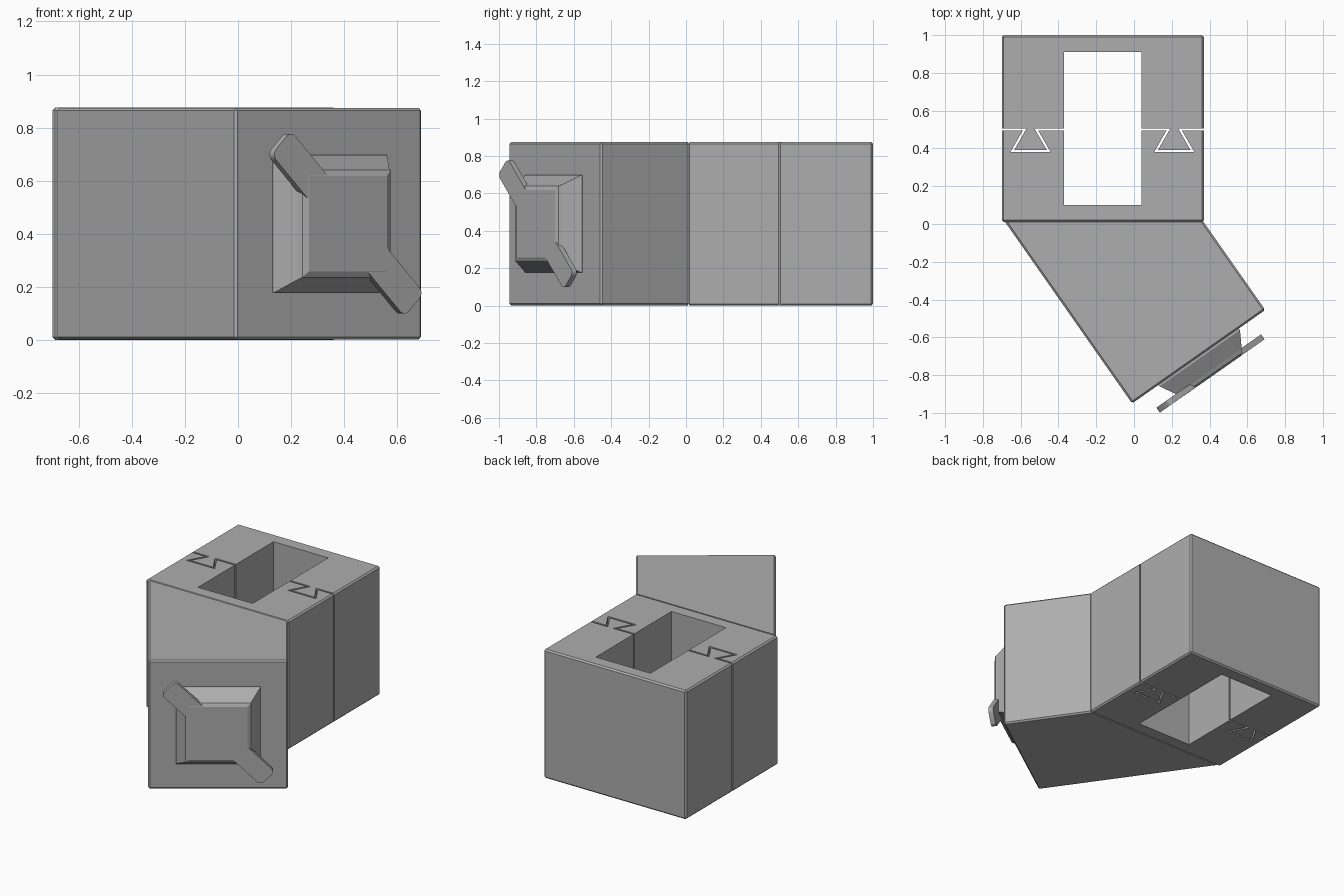
import bpy, bmesh, math
from mathutils import Matrix

if "Cube" in bpy.data.objects:
    bpy.data.objects.remove(bpy.data.objects["Cube"])

grey = bpy.data.materials.new("plain_grey")
grey.diffuse_color = (0.42, 0.42, 0.42, 1)
grey.use_nodes = True
grey.node_tree.nodes["Principled BSDF"].inputs["Base Color"].default_value = grey.diffuse_color


def finish(name, bm, matrix=None):
    if matrix:
        bm.transform(matrix)
    bmesh.ops.recalc_face_normals(bm, faces=bm.faces)
    me = bpy.data.meshes.new(name)
    bm.to_mesh(me)
    bm.free()
    me.materials.append(grey)
    ob = bpy.data.objects.new(name, me)
    bpy.context.collection.objects.link(ob)
    return ob


def prism(name, pts, z0, z1, sides=(), chamfer=0.01):
    """Extruded outline; the listed outline segments get chamfered edges."""
    bm = bmesh.new()
    n = len(pts)
    lo = [bm.verts.new((x, y, z0)) for x, y in pts]
    hi = [bm.verts.new((x, y, z1)) for x, y in pts]
    bm.faces.new(lo[::-1])
    bm.faces.new(hi)
    for i in range(n):
        j = (i + 1) % n
        bm.faces.new((lo[i], lo[j], hi[j], hi[i]))
    edges = []
    for i in sides:
        j = (i + 1) % n
        edges += [bm.edges.get((lo[i], lo[j])), bm.edges.get((hi[i], hi[j]))]
        if j in sides:
            edges.append(bm.edges.get((lo[j], hi[j])))
    if edges:
        bmesh.ops.bevel(bm, geom=edges, offset=chamfer, segments=1,
                        profile=0.5, affect='EDGES')
    return finish(name, bm)


# Dovetail joint: a half gap either side of the joint line
GAP, JOINT, TAIL = 0.006, 0.5, 0.387
X0, X1, HX0, HX1, TOP = -0.70, 0.37, -0.37, 0.04, 0.875


def dovetail(cx, s):
    """Right-to-left points of the joint; s=1 for the tail, -1 for the socket."""
    def half(y):
        return 0.031 + (JOINT - y) * 0.575 - s * 1.15 * GAP
    ya, yb = JOINT + s * GAP, TAIL + s * GAP
    return [(cx + half(ya), ya), (cx + half(yb), yb),
            (cx - half(yb), yb), (cx - half(ya), ya)]


left_c, right_c = -0.548, 0.213
yf, yb = JOINT - GAP, JOINT + GAP

# Front half of the block, with two sockets
prism("front_block",
      [(X0, 0.01), (X1, 0.01), (X1, yf)] + dovetail(right_c, -1)
      + [(HX1, yf), (HX1, 0.10), (HX0, 0.10), (HX0, yf)]
      + dovetail(left_c, -1) + [(X0, yf)],
      0, TOP, sides=(0, 1, 15))

# Back half of the block, with two tails
back = ([(X1, yb), (X1, 1.0), (X0, 1.0), (X0, yb)]
        + dovetail(left_c, 1)[::-1]
        + [(HX0, yb), (HX0, 0.91), (HX1, 0.91), (HX1, yb)]
        + dovetail(right_c, 1)[::-1])
prism("back_block", back, 0, TOP, sides=(0, 1, 2))

# Angled arm
prism("angled_arm", [(-0.682, 0.01), (-0.01, -0.95), (0.695, -0.455), (0.369, 0.01)],
      0.001, TOP - 0.001, sides=(0, 1, 2))

# Frame on the end face of the arm: x along the face, y up, z outwards
a = math.radians(35)
c, s = math.cos(a), math.sin(a)
end = Matrix(((c, 0, s, 0.3425), (s, 0, -c, -0.7025), (0, 1, 0, 0.4375), (0, 0, 0, 1)))

# Tapered plug with softened front rim
bm = bmesh.new()
rings = []
for h, d in ((0.26, -0.01), (0.26, 0.01), (0.211, 0.095), (0.202, 0.115), (0.18, 0.125)):
    rings.append([bm.verts.new((x * h, y * h, d))
                  for x, y in ((-1, -1), (1, -1), (1, 1), (-1, 1))])
for r, q in zip(rings, rings[1:]):
    for i in range(4):
        j = (i + 1) % 4
        bm.faces.new((r[i], r[j], q[j], q[i]))
bm.faces.new(rings[0][::-1])
bm.faces.new(rings[-1])
finish("tapered_plug", bm, end)

# Diagonal locking bar with rounded corners
bm = bmesh.new()
bmesh.ops.create_cube(bm, size=1)
bmesh.ops.scale(bm, vec=(0.864, 0.126, 0.032), verts=bm.verts)
corners = [e for e in bm.edges if abs(e.verts[0].co.z - e.verts[1].co.z) > 0.01]
bmesh.ops.bevel(bm, geom=corners, offset=0.028, segments=5, profile=0.5, affect='EDGES')
bar = finish("locking_bar", bm,
             end @ Matrix.Translation((0, 0, 0.1085)) @ Matrix.Rotation(math.radians(-45), 4, 'Z'))
bpy.context.view_layer.objects.active = bar
bar.select_set(True)
bpy.ops.object.shade_smooth_by_angle(angle=math.radians(30))
